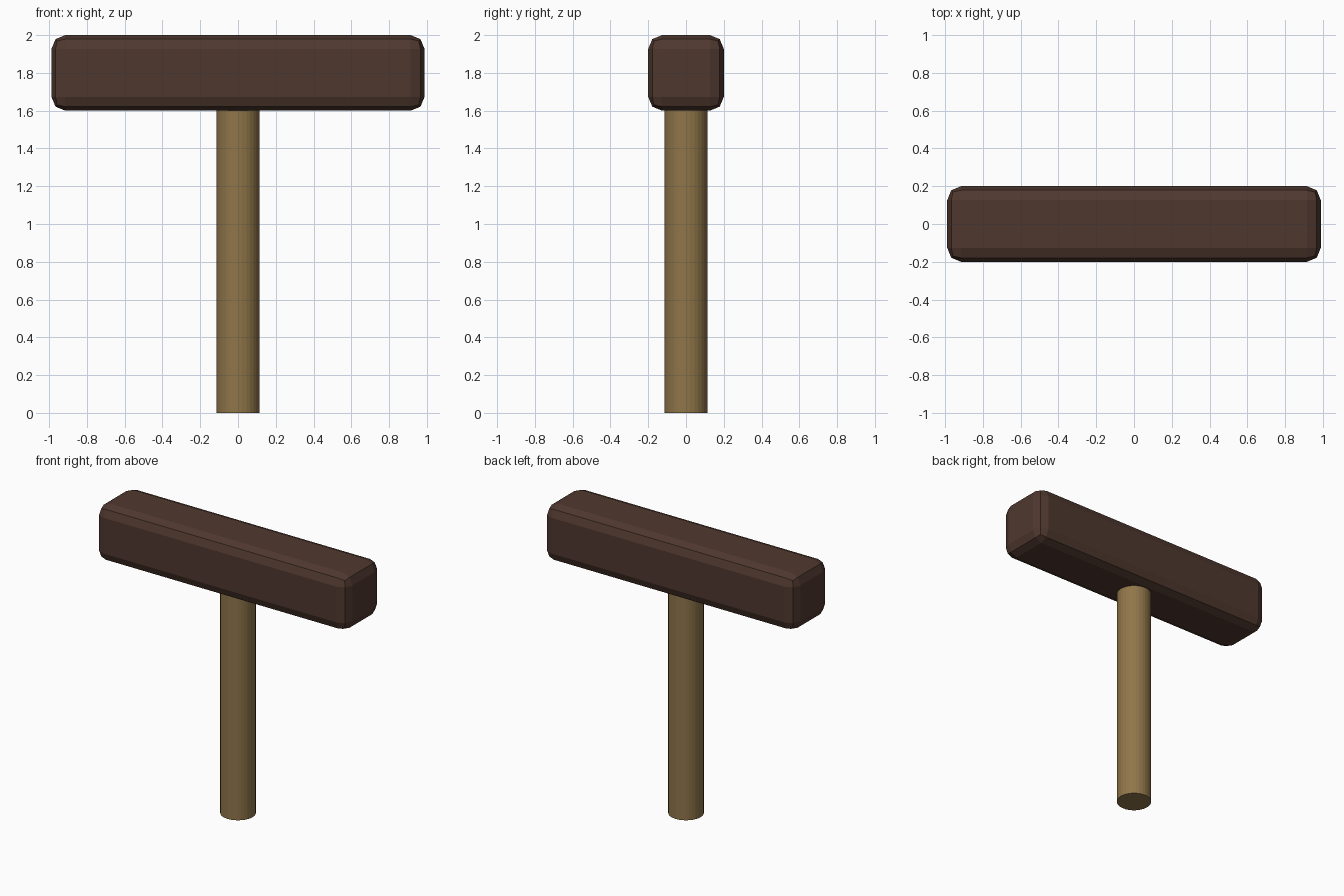
import bpy

# Remove the default cube
default = bpy.data.objects.get("Cube")
if default:
    bpy.data.objects.remove(default, do_unlink=True)


def make_material(name, rgb):
    mat = bpy.data.materials.new(name)
    mat.use_nodes = True
    color = (*rgb, 1.0)
    mat.diffuse_color = color
    mat.node_tree.nodes["Principled BSDF"].inputs["Base Color"].default_value = color
    return mat


dark_wood = make_material("dark wood", (0.078, 0.039, 0.028))
light_wood = make_material("light wood", (0.28, 0.18, 0.068))

# Handle: straight round shaft
bpy.ops.mesh.primitive_cylinder_add(vertices=32, radius=0.115, depth=1.62, location=(0, 0, 0.81))
handle = bpy.context.object
handle.name = "handle"
handle.data.materials.append(light_wood)

# Head: long block with rounded edges
bpy.ops.mesh.primitive_cube_add(size=1, location=(0, 0, 1.8))
head = bpy.context.object
head.name = "head"
head.scale = (1.975, 0.4, 0.4)
bpy.ops.object.transform_apply(location=False, rotation=False, scale=True)
head.data.materials.append(dark_wood)
bevel = head.modifiers.new("rounded edges", "BEVEL")
bevel.width = 0.073
bevel.segments = 2
